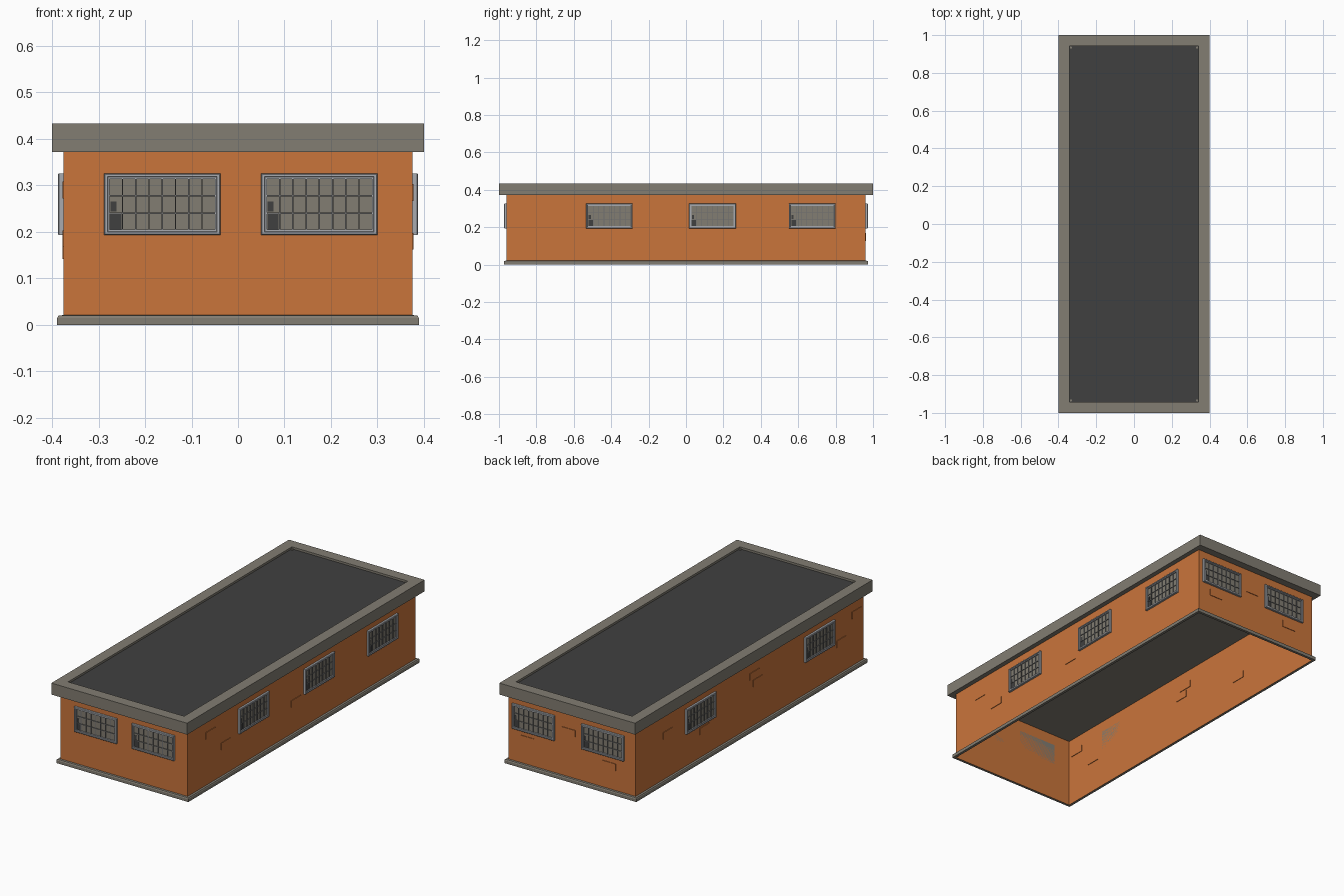
import bpy, bmesh, math
from mathutils import Matrix, Vector

if "Cube" in bpy.data.objects:
    bpy.data.objects.remove(bpy.data.objects["Cube"])


def material(name, r, g, b):
    m = bpy.data.materials.new(name)
    lin = [((c / 255 + 0.055) / 1.055) ** 2.4 for c in (r, g, b)]
    m.diffuse_color = (*lin, 1)
    m.use_nodes = True
    m.node_tree.nodes["Principled BSDF"].inputs["Base Color"].default_value = m.diffuse_color
    return m


ORANGE = material("orange wall", 202, 117, 59)
STONE = material("stone trim", 130, 125, 114)
DARK = material("dark roofing", 64, 64, 64)
FRAME = material("light window frame", 168, 171, 176)
BAR = material("grey window bars", 112, 112, 112)

FRONT, RIGHT, BACK, LEFT = [Matrix.Rotation(math.radians(a), 4, 'Z') for a in (0, 90, 180, 270)]


def finish(name, bm, mats, matrix=Matrix()):
    bmesh.ops.transform(bm, matrix=matrix, verts=bm.verts)
    mesh = bpy.data.meshes.new(name)
    bm.to_mesh(mesh)
    bm.free()
    for m in mats:
        mesh.materials.append(m)
    obj = bpy.data.objects.new(name, mesh)
    bpy.context.collection.objects.link(obj)
    return obj


def loft(bm, levels, cap_start=False, cap_end=False):
    """Joins rectangles given as (half width, half depth, height)."""
    rings = [[bm.verts.new((sx * a, sy * b, z)) for sx, sy in ((-1, -1), (1, -1), (1, 1), (-1, 1))]
             for a, b, z in levels]
    for lo, hi in zip(rings, rings[1:]):
        for i in range(4):
            j = (i + 1) % 4
            bm.faces.new((lo[i], lo[j], hi[j], hi[i]))
    if cap_start:
        bm.faces.new(rings[0][::-1])
    if cap_end:
        bm.faces.new(rings[-1])


def box(bm, lo, hi):
    lo, hi = Vector(lo), Vector(hi)
    mat = Matrix.Translation((lo + hi) / 2) @ Matrix.Diagonal((*(hi - lo), 1))
    bmesh.ops.create_cube(bm, size=1, matrix=mat)


# Walls: open sheet with no floor
bm = bmesh.new()
loft(bm, [(0.375, 0.96, 0.0), (0.375, 0.96, 0.372)])
finish("walls", bm, [ORANGE])

# Base trim with a chamfered top edge
bm = bmesh.new()
loft(bm, [(0.375, 0.96, 0), (0.389, 0.974, 0), (0.389, 0.974, 0.015),
          (0.386, 0.971, 0.02), (0.375, 0.96, 0.021)])
finish("base_trim", bm, [STONE])

# Roof slab with parapet and recessed dark deck
bm = bmesh.new()
loft(bm, [(0.4, 1.0, 0.372), (0.4, 1.0, 0.433), (0.342, 0.942, 0.433), (0.342, 0.942, 0.422)],
     cap_start=True, cap_end=True)
for f in bm.faces:
    if f.normal.length == 0:
        f.normal_update()
    c = f.calc_center_median()
    f.material_index = 1 if abs(c.z - 0.422) < 1e-4 else 0
finish("roof", bm, [STONE, DARK])

# Small drains in the roof corners
bm = bmesh.new()
for sx in (-1, 1):
    for sy in (-1, 1):
        bmesh.ops.create_cone(bm, cap_ends=True, segments=12, radius1=0.006, radius2=0.006, depth=0.006,
                              matrix=Matrix.Translation((sx * 0.334, sy * 0.934, 0.424)))
finish("roof_drains", bm, [STONE])


# Windows: frame, pane, bars and one dark lower-left pane
W, H = 0.125, 0.0665


def window(name, side, dist, u):
    place = side @ Matrix.Translation((u, -dist, 0.2595))
    upright = place @ Matrix.Rotation(math.pi / 2, 4, 'X')
    # stepped frame
    bm = bmesh.new()
    loft(bm, [(W, H, 0), (W, H, 0.010), (W - 0.002, H - 0.002, 0.012), (W - 0.007, H - 0.007, 0.012),
              (W - 0.008, H - 0.008, 0.009), (W - 0.012, H - 0.012, 0.009), (W - 0.012, H - 0.012, 0)])
    finish(name + "_frame", bm, [FRAME], upright)
    # pane
    bm = bmesh.new()
    w, h = W - 0.011, H - 0.011
    box(bm, (-w, -0.003, -h), (w, 0, h))
    finish(name + "_pane", bm, [STONE], place)
    # dark corner pane
    bm = bmesh.new()
    box(bm, (-w + 0.002, -0.004, -h + 0.001), (-w + 0.026, -0.002, -0.021))
    box(bm, (-w + 0.003, -0.004, -0.016), (-w + 0.015, -0.002, 0.006))
    finish(name + "_dark_pane", bm, [DARK], place)
    # bars
    bm = bmesh.new()
    for i in range(1, 8):
        x = -w + 2 * w * i / 8
        box(bm, (x - 0.0015, -0.007, -h), (x + 0.0015, -0.002, h))
    for z in (-0.019, 0.018):
        box(bm, (-w, -0.0065, z - 0.0015), (w, -0.002, z + 0.0015))
    finish(name + "_bars", bm, [BAR], place)


# (side, wall distance, window centres and brick centres along the wall seen from outside)
WALLS = [
    ("front", FRONT, 0.96, (-0.163, 0.175), ()),
    ("right", RIGHT, 0.375, (-0.41, 0.142, 0.675), ((-0.77, 0.285), (-0.64, 0.18), (-0.05, 0.18))),
    ("back", BACK, 0.96, (-0.225, 0.185), ((-0.26, 0.15), (-0.02, 0.26), (0.22, 0.145))),
    ("left", LEFT, 0.375, (-0.417, 0.585), ((-0.69, 0.255), (-0.38, 0.16), (0.04, 0.29),
                                            (0.07, 0.245), (0.77, 0.185), (0.90, 0.29))),
]
for label, side, dist, windows, bricks in WALLS:
    for i, u in enumerate(windows):
        window(f"{label}_window_{i + 1}", side, dist, u)
    # exposed bricks standing slightly proud of both wall faces
    if bricks:
        bm = bmesh.new()
        for u, z in bricks:
            box(bm, (u - 0.04, -dist - 0.003, z - 0.018), (u + 0.04, -dist + 0.003, z + 0.018))
        finish(label + "_bricks", bm, [ORANGE], side)
